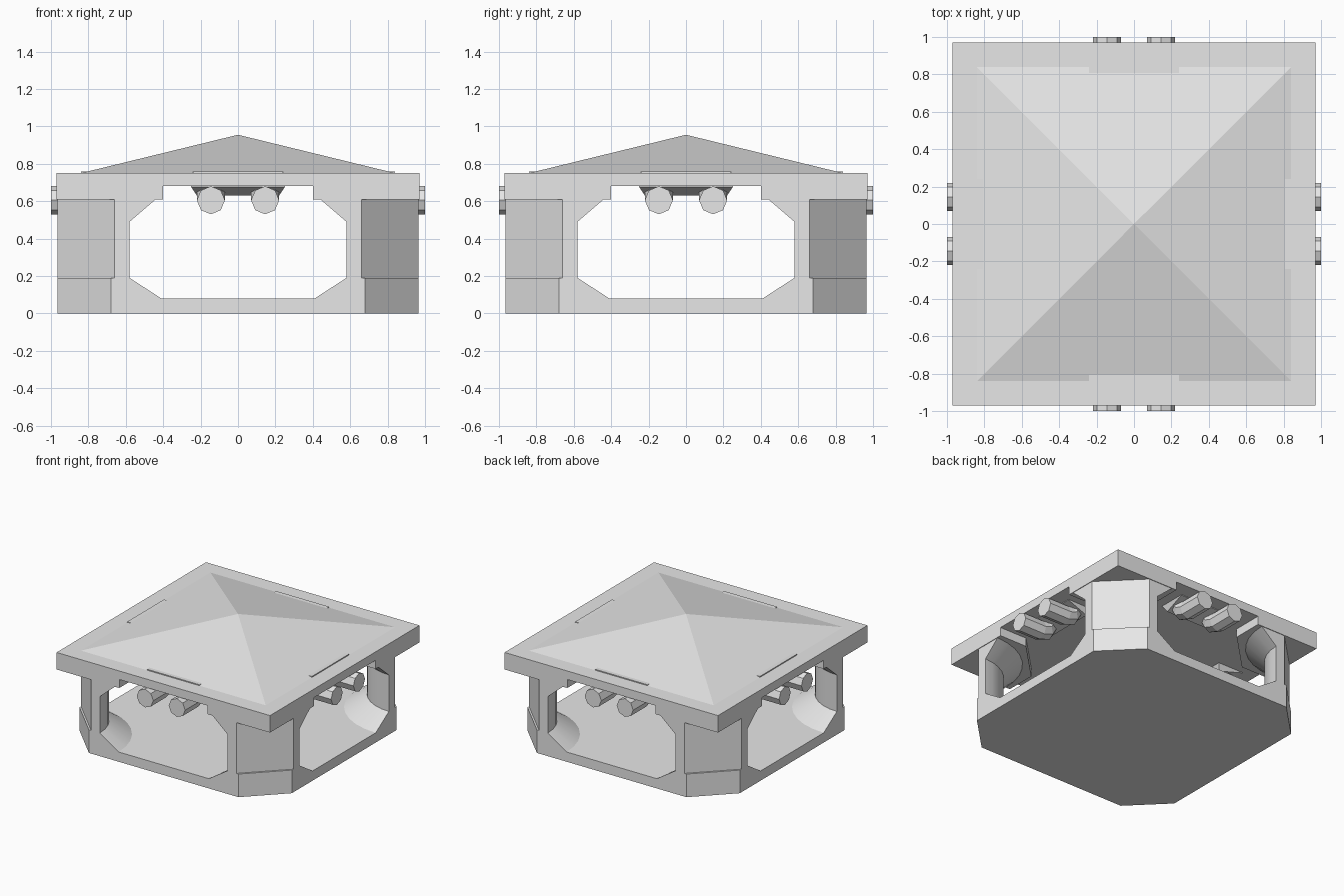
import bpy, bmesh, math
from mathutils import Matrix

if "Cube" in bpy.data.objects:
    bpy.data.objects.remove(bpy.data.objects["Cube"])

gray = bpy.data.materials.new("light_gray")
gray.diffuse_color = (0.8, 0.8, 0.8, 1)
gray.use_nodes = True
gray.node_tree.nodes["Principled BSDF"].inputs["Base Color"].default_value = gray.diffuse_color


def loft(name, rings, turn=0, smooth=False):
    """Skin closed rings of points, cap both ends, rotate about z by quarter turns."""
    bm = bmesh.new()
    loops = [[bm.verts.new(p) for p in ring] for ring in rings]
    n = len(loops[0])
    for a, b in zip(loops, loops[1:]):
        for i in range(n):
            j = (i + 1) % n
            bm.faces.new((a[i], a[j], b[j], b[i]))
    bm.faces.new(loops[0][::-1])
    bm.faces.new(loops[-1])
    bmesh.ops.recalc_face_normals(bm, faces=bm.faces)
    bm.transform(Matrix.Rotation(turn * math.pi / 2, 4, 'Z'))
    me = bpy.data.meshes.new(name)
    bm.to_mesh(me)
    bm.free()
    ob = bpy.data.objects.new(name, me)
    me.materials.append(gray)
    bpy.context.collection.objects.link(ob)
    if smooth:
        bpy.ops.object.select_all(action='DESELECT')
        ob.select_set(True)
        bpy.context.view_layer.objects.active = ob
        bpy.ops.object.shade_smooth_by_angle(angle=math.radians(30))
    return ob


def prism(name, outline, z0, z1, turn=0):
    return loft(name, [[(x, y, z) for x, y in outline] for z in (z0, z1)], turn)


def square(h):
    return [(-h, -h), (h, -h), (h, h), (-h, h)]


C = 0.965   # half width of base
E = 0.97    # half width of roof

# Octagonal base slab
k = 0.68
prism("base", [(-k, -C), (k, -C), (C, -k), (C, k), (k, C), (-k, C), (-C, k), (-C, -k)], 0, 0.08)

# Roof slab and low pyramid
prism("roof_slab", square(E), 0.68, 0.75)
P = 0.84
bm = bmesh.new()
corners = [bm.verts.new((x, y, 0.75)) for x, y in square(P)]
apex = bm.verts.new((0, 0, 0.955))
for i in range(4):
    bm.faces.new((corners[i], corners[(i + 1) % 4], apex))
me = bpy.data.meshes.new("roof_pyramid")
bm.to_mesh(me)
bm.free()
me.materials.append(gray)
bpy.context.collection.objects.link(bpy.data.objects.new("roof_pyramid", me))


def post_ring(z, r, cut):
    """Rounded inner side about the corner, flat chamfer outside."""
    pts = [(C - cut, C, z)]
    for i in range(9):
        t = i / 8 * math.pi / 2
        pts.append((C - r * math.cos(t), C - r * math.sin(t), z))
    return pts + [(C, C - cut, z)]


def log_ring(x, y, z, a, r=0.075):
    """Octagon across a path tilted up by angle a."""
    a = math.radians(a)
    ring = []
    for i in range(8):
        t = i * math.pi / 4
        up = r * math.cos(t)
        ring.append((x + r * math.sin(t), y + up * math.sin(a), z + up * math.cos(a)))
    return ring


for q in range(4):
    # Corner post: flared foot, straight shaft, flared head
    levels = [(0.08, 0.555, 0.285), (0.19, 0.385, 0.285), (0.19, 0.385, 0.305),
              (0.49, 0.385, 0.305), (0.61, 0.525, 0.305)]
    loft(f"corner_post_{q}", [post_ring(*l) for l in levels], q, True)

    # Corner cap under the roof
    prism(f"corner_cap_{q}", [(E, E), (0.4, E), (0.4, 0.72), (0.72, 0.4), (E, 0.4)], 0.61, 0.68, q)

    # Pair of log ends bending up into the ceiling
    for s in (-0.145, 0.145):
        path = [(1.0, 0.605, 0), (0.8, 0.605, 0), (0.745, 0.625, 35), (0.71, 0.69, 75)]
        loft(f"log_end_{q}_{'left' if s < 0 else 'right'}", [log_ring(s, *p) for p in path], q)

    # Sloped panel above the logs
    loft(f"ceiling_panel_{q}", [
        [(-0.25, 0.85, 0.685), (0.25, 0.85, 0.685), (0.25, 0.62, 0.685), (-0.25, 0.62, 0.685)],
        [(-0.25, 0.85, 0.675), (0.25, 0.85, 0.675), (0.22, 0.65, 0.63), (-0.22, 0.65, 0.63)]], q)

    # Thin board showing through the roof
    prism(f"roof_board_{q}", [(-0.24, 0.78), (0.24, 0.78), (0.24, 0.84), (-0.24, 0.84)], 0.74, 0.758, q)
